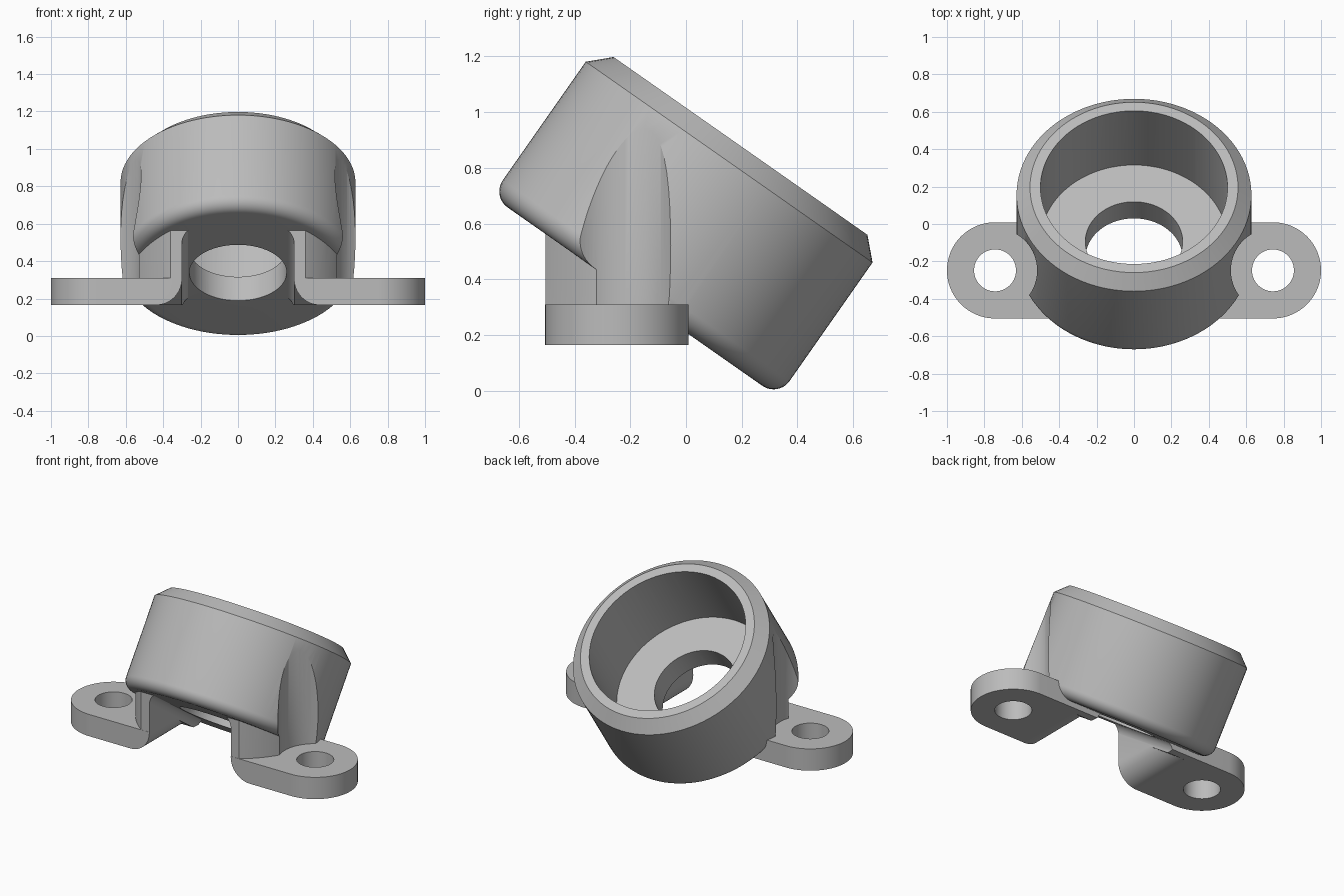
import bpy, bmesh
from math import radians, sin, cos, pi
from mathutils import Matrix, Vector

if "Cube" in bpy.data.objects:
    bpy.data.objects.remove(bpy.data.objects["Cube"])

SIDES = 96
TURN = Matrix.Rotation(pi / 2, 4, 'X')      # makes prisms run along y
CUP = Matrix.Translation((0, -0.183, 0.338)) @ Matrix.Rotation(radians(-35), 4, 'X')

grey = bpy.data.materials.new("plain grey")
grey.use_nodes = True
grey.diffuse_color = (0.5, 0.5, 0.5, 1)
grey.node_tree.nodes["Principled BSDF"].inputs["Base Color"].default_value = grey.diffuse_color


def finish(bm, name, matrix):
    bmesh.ops.remove_doubles(bm, verts=bm.verts, dist=1e-5)
    bmesh.ops.recalc_face_normals(bm, faces=bm.faces)
    bm.transform(matrix)
    mesh = bpy.data.meshes.new(name)
    bm.to_mesh(mesh)
    bm.free()
    mesh.materials.append(grey)
    ob = bpy.data.objects.new(name, mesh)
    bpy.context.collection.objects.link(ob)
    return ob


def arc(cx, cy, r, a0, a1, n=16):
    steps = [radians(a0 + (a1 - a0) * i / n) for i in range(n + 1)]
    return [(cx + r * cos(a), cy + r * sin(a)) for a in steps]


def mirrored(points):
    return points + [(-x, y) for x, y in reversed(points)]


def prism(name, points, z0, z1, matrix=Matrix()):
    bm = bmesh.new()
    face = bm.faces.new([bm.verts.new((x, y, z0)) for x, y in points])
    ext = bmesh.ops.extrude_face_region(bm, geom=[face])["geom"]
    moved = [g for g in ext if isinstance(g, bmesh.types.BMVert)]
    bmesh.ops.translate(bm, verts=moved, vec=(0, 0, z1 - z0))
    return finish(bm, name, matrix)


def rod(name, x, y, r, z0, z1, matrix=Matrix()):
    return prism(name, arc(x, y, r, 0, 360, SIDES)[:-1], z0, z1, matrix)


def lathe(name, profile, matrix):
    bm = bmesh.new()
    verts = [bm.verts.new((r, 0, z)) for r, z in profile]
    edges = [bm.edges.new(pair) for pair in zip(verts, verts[1:])]
    bmesh.ops.spin(bm, geom=verts + edges, cent=(0, 0, 0), axis=(0, 0, 1),
                   angle=2 * pi, steps=SIDES)
    return finish(bm, name, matrix)


def combine(target, other, operation):
    mod = target.modifiers.new("bool", 'BOOLEAN')
    mod.operation, mod.object, mod.solver = operation, other, 'EXACT'
    bpy.context.view_layer.objects.active = target
    bpy.ops.object.modifier_apply(modifier=mod.name)
    bpy.data.objects.remove(other)


# Flange plate with round ends
ends = arc(0.743, -0.248, 0.257, -90, 90, 48)
bracket = prism("mounting_bracket", mirrored(ends), 0.165, 0.31)

# Posts: a round block trimmed flat at front and back
post = rod("post", 0, 0, 0.62, 0.25, 0.6)
trim = prism("post_trim", mirrored([(0.8, -0.504), (0.8, -0.06)]), 0, 1)
combine(post, trim, 'INTERSECT')
combine(bracket, post, 'UNION')

# Channel between the posts, flared at the foot and rounded under the cup
flare = [(0.44, 0)] + arc(0.44, 0.305, 0.14, 270, 180) + [(0.3, 1)]
channel = prism("channel", mirrored(flare), -1, 1, TURN)
vault = [(0.9, -1), (0.9, -0.06)] + arc(0.23, -0.06, 0.071, 0, 90)
combine(channel, prism("vault", mirrored(vault), -1.2, 1.2, CUP @ TURN), 'INTERSECT')
combine(bracket, channel, 'DIFFERENCE')

# Tilted cup with rounded base and chamfered rim
outline = [(0, 0)] + arc(0.558, 0.07, 0.07, -90, 0, 10) + [(0.628, 0.589), (0.556, 0.66), (0, 0.66)]
body = lathe("tilted_cup_mount", outline, CUP)
combine(body, bracket, 'UNION')
combine(body, rod("bore", 0, 0, 0.5, 0.155, 1, CUP), 'DIFFERENCE')
combine(body, rod("floor_hole", 0, 0, 0.26, -0.03, 0.3, CUP), 'DIFFERENCE')

# Screw holes and the clearance scallops above them
for side in (-1, 1):
    x = 0.743 * side
    combine(body, rod("scallop", x, -0.248, 0.225, 0.31, 1.4), 'DIFFERENCE')
    combine(body, rod("screw_hole", x, -0.248, 0.112, 0, 0.5), 'DIFFERENCE')

bpy.ops.object.select_all(action='DESELECT')
body.select_set(True)
bpy.context.view_layer.objects.active = body
bpy.ops.object.shade_smooth_by_angle(angle=radians(28))
